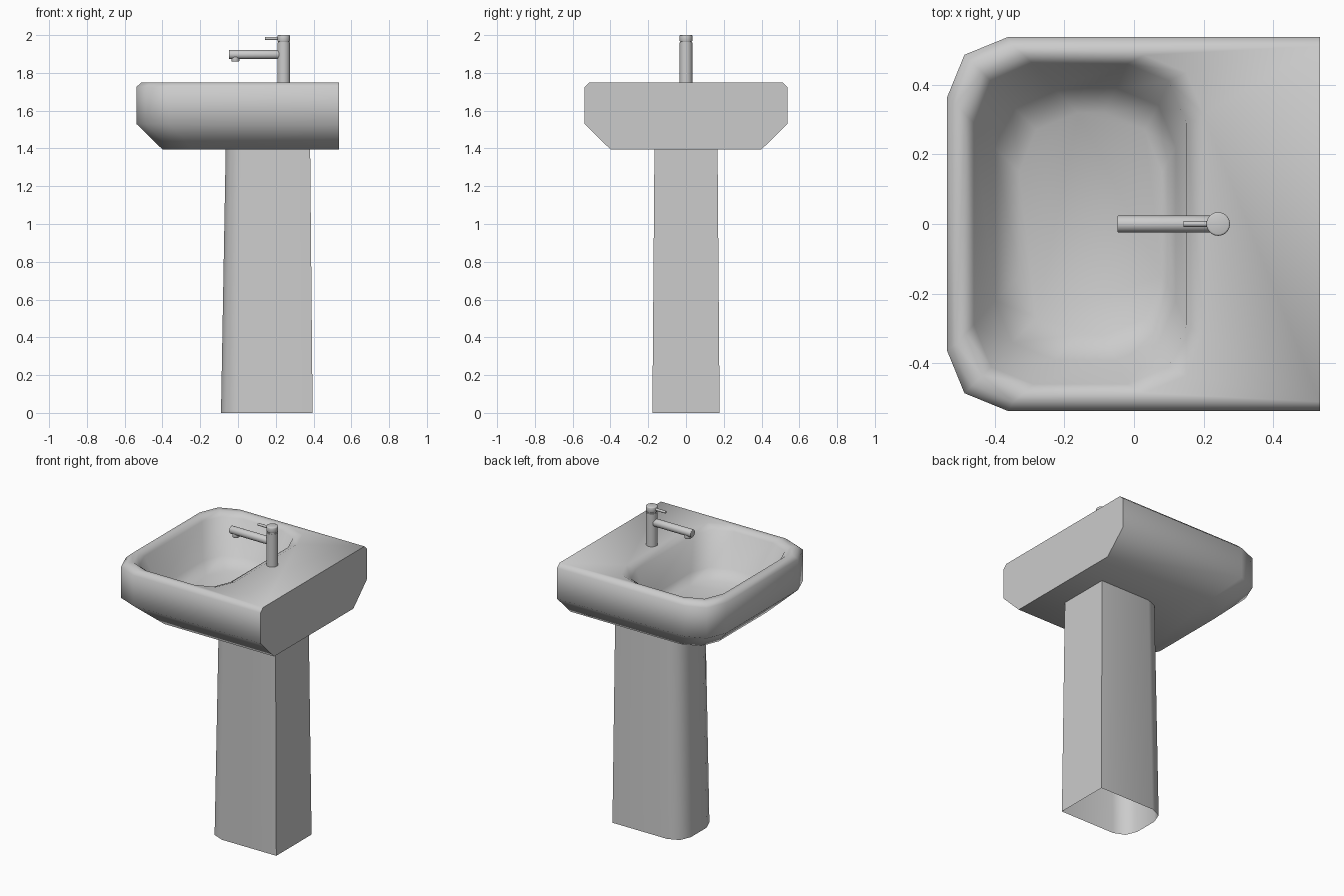
import bpy, bmesh, math
from mathutils import Matrix, Vector

if "Cube" in bpy.data.objects:
    bpy.data.objects.remove(bpy.data.objects["Cube"])


def finish(bm, name, angle=60):
    bmesh.ops.recalc_face_normals(bm, faces=bm.faces)
    me = bpy.data.meshes.new(name)
    bm.to_mesh(me)
    bm.free()
    ob = bpy.data.objects.new(name, me)
    bpy.context.collection.objects.link(ob)
    bpy.ops.object.select_all(action='DESELECT')
    bpy.context.view_layer.objects.active = ob
    ob.select_set(True)
    bpy.ops.object.shade_smooth_by_angle(angle=math.radians(angle))
    return ob


def outline(x0, x1, h, r, r_back=0):
    """Half outline at +y from back to front, then mirrored; corners are 3-point arcs."""
    k = 0.29 * r
    half = [(x0 + r, h), (x0 + k, h - k), (x0, h - r)]
    if r_back:
        b = 0.29 * r_back
        half = [(x1, h - r_back), (x1 - b, h - b), (x1 - r_back, h)] + half
    else:
        half = [(x1, h)] + half
    return half + [(x, -y) for x, y in reversed(half)]


def ring(bm, pts, z):
    return [bm.verts.new((x, y, z)) for x, y in pts]


def bridge(bm, a, b):
    n = len(a)
    for i in range(n):
        bm.faces.new((a[i], a[(i + 1) % n], b[(i + 1) % n], b[i]))


def loft(bm, rings):
    for a, b in zip(rings, rings[1:]):
        bridge(bm, a, b)


# Basin: outer shell, flat deck with a hole, and the bowl
bm = bmesh.new()
shell = [ring(bm, outline(x0, 0.535, h, r), z) for x0, h, r, z in (
    (-0.40, 0.40, 0.16, 1.395), (-0.538, 0.537, 0.175, 1.53),
    (-0.538, 0.537, 0.175, 1.725), (-0.512, 0.511, 0.165, 1.75))]
bowl = [ring(bm, outline(x0, x1, h, 0.17, 0.17), z) for x0, x1, h, z in (
    (-0.485, 0.20, 0.485, 1.75), (-0.46, 0.15, 0.46, 1.725),
    (-0.40, 0.12, 0.39, 1.52), (-0.33, 0.08, 0.32, 1.47))]
loft(bm, shell)
loft(bm, bowl)
bm.faces.new(shell[0])
bm.faces.new(bowl[-1])
rim = [e for e in bm.edges if e.is_boundary]
bmesh.ops.triangle_fill(bm, edges=rim, use_beauty=True, normal=(0, 0, 1))
finish(bm, "basin")

# Pedestal: tapered open tube with a rounded front
bm = bmesh.new()
loft(bm, [ring(bm, outline(-0.09, 0.395, 0.178, 0.10), 0),
          ring(bm, outline(-0.065, 0.382, 0.167, 0.095), 1.40)])
finish(bm, "pedestal")


def rod(name, a, b, r, segs=24, bevel=0.0):
    a, b = Vector(a), Vector(b)
    d = b - a
    bm = bmesh.new()
    mat = Matrix.Translation((a + b) / 2) @ d.to_track_quat('Z', 'Y').to_matrix().to_4x4()
    bmesh.ops.create_cone(bm, cap_ends=True, segments=segs, radius1=r, radius2=r,
                          depth=d.length, matrix=mat)
    if bevel:
        caps = {e for f in bm.faces if len(f.verts) > 4 for e in f.edges}
        bmesh.ops.bevel(bm, geom=list(caps), offset=bevel, segments=2,
                        profile=0.5, affect='EDGES')
    return finish(bm, name, 50)


# Faucet
fx = 0.242
rod("faucet_body", (fx, 0, 1.745), (fx, 0, 1.96), 0.034)
rod("faucet_neck", (fx, 0, 1.955), (fx, 0, 1.97), 0.030)
rod("faucet_cap", (fx, 0, 1.965), (fx, 0, 2.0), 0.034, bevel=0.005)
rod("faucet_spout", (-0.048, 0, 1.897), (fx, 0, 1.897), 0.024, bevel=0.003)
rod("faucet_nozzle", (-0.014, 0, 1.860), (-0.014, 0, 1.89), 0.021, bevel=0.004)
rod("faucet_lever", (0.142, 0, 1.982), (fx, 0, 1.982), 0.008, 12)
